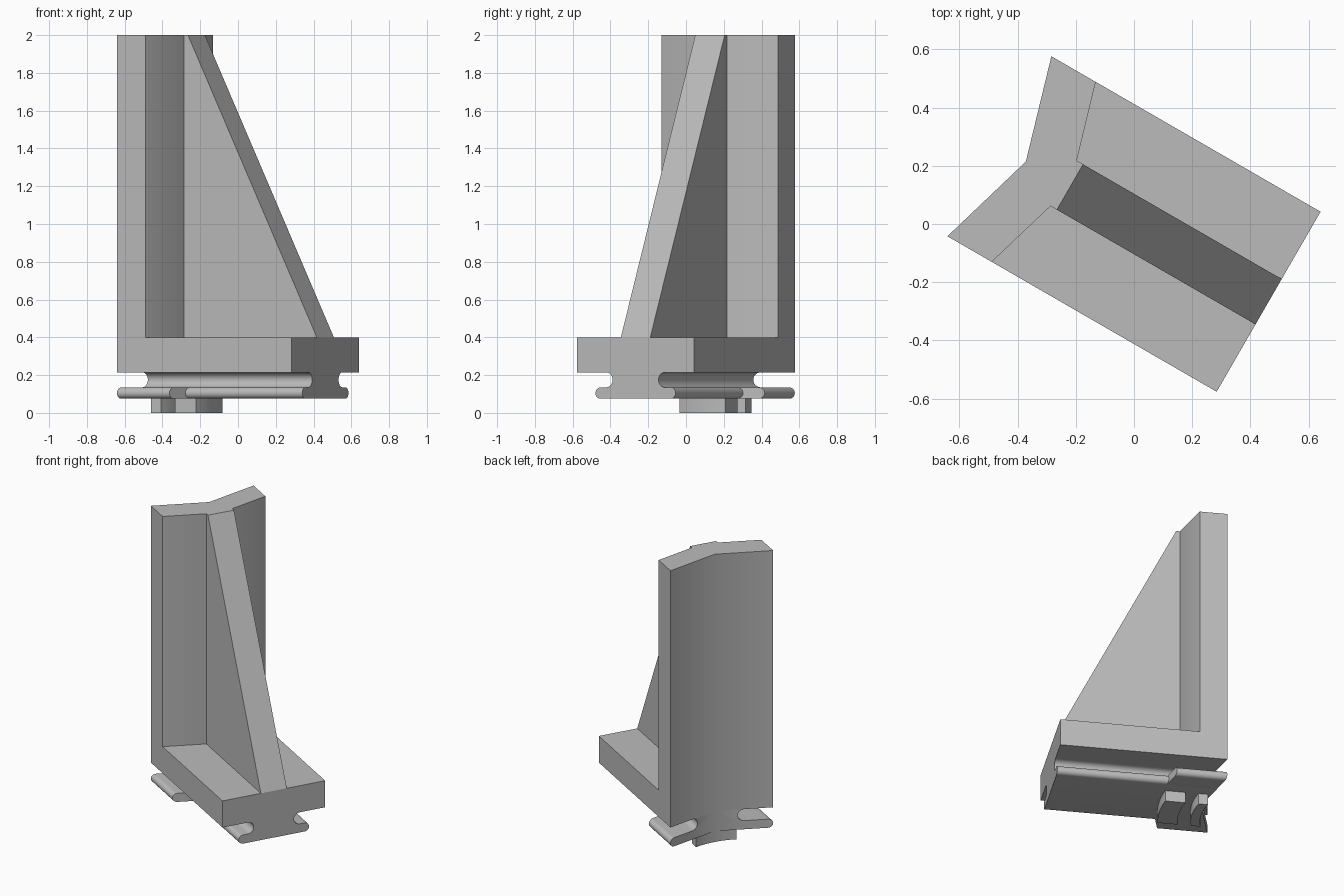
import bpy, bmesh, math

cube = bpy.data.objects.get("Cube")
if cube:
    bpy.data.objects.remove(cube, do_unlink=True)

grey = bpy.data.materials.new("plain_grey")
grey.use_nodes = True
grey.diffuse_color = (0.5, 0.5, 0.5, 1)
grey.node_tree.nodes["Principled BSDF"].inputs["Base Color"].default_value = (0.5, 0.5, 0.5, 1)

TURN = math.radians(-30)      # whole bracket is turned about z
LENGTH, WIDTH = 0.534, 0.357  # half sizes of the base plate
SLOPE = 0.294                 # slant of the V-shaped back


def back(y, start=-0.429):
    return start - SLOPE * y


def half_solid(name, loop_a, loop_b):
    """Join two matching loops into a solid and mirror it across the centre plane."""
    bm = bmesh.new()
    a = [bm.verts.new(p) for p in loop_a]
    b = [bm.verts.new(p) for p in loop_b]
    bm.faces.new(a)
    bm.faces.new(b)
    for i in range(len(a)):
        j = (i + 1) % len(a)
        bm.faces.new((a[i], a[j], b[j], b[i]))
    bmesh.ops.recalc_face_normals(bm, faces=bm.faces)
    middle = [f for f in bm.faces if all(abs(v.co.y) < 1e-5 for v in f.verts)]
    bmesh.ops.delete(bm, geom=middle, context='FACES')
    mesh = bpy.data.meshes.new(name)
    bm.to_mesh(mesh)
    bm.free()
    mesh.materials.append(grey)
    obj = bpy.data.objects.new(name, mesh)
    bpy.context.collection.objects.link(obj)
    obj.rotation_euler.z = TURN
    mirror = obj.modifiers.new("mirror", 'MIRROR')
    mirror.use_axis = (False, True, False)
    bpy.ops.object.select_all(action='DESELECT')
    obj.select_set(True)
    bpy.context.view_layer.objects.active = obj
    bpy.ops.object.shade_smooth_by_angle(angle=math.radians(30))
    return obj


def upright(name, plan, z0, z1):
    return half_solid(name, [(x, y, z0) for x, y in plan], [(x, y, z1) for x, y in plan])


def lengthwise(name, section, rear, front):
    return half_solid(name, [(rear(y), y, z) for y, z in section],
                      [(front(y), y, z) for y, z in section])


def arc(cx, cy, r, start, end, steps=12):
    angles = [math.radians(start + (end - start) * i / steps) for i in range(steps + 1)]
    return [(cx + r * math.cos(t), cy + r * math.sin(t)) for t in angles]


# Base plate and upright wall with a V-shaped back
upright("base_plate", [(back(0), 0), (back(WIDTH), WIDTH), (LENGTH, WIDTH), (LENGTH, 0)], 0.215, 0.4)
upright("back_wall", [(back(0), 0), (back(WIDTH), WIDTH), (-0.358, WIDTH),
                      (-0.279, 0.09), (-0.279, 0)], 0.4, 2.0)

# Sloping rib
rib = [(-0.279, 0.4), (LENGTH, 0.4), (-0.254, 2.0), (-0.279, 2.0)]
half_solid("support_rib", [(x, 0, z) for x, z in rib], [(x, 0.09, z) for x, z in rib])

# Rail with rounded flange edges and a round groove
lip = arc(0.215, 0.105, 0.03, -90, 90)
groove = arc(0.18, 0.175, 0.04, 270, 90)
lengthwise("slide_rail", [(0, 0.075)] + lip + groove + [(0, 0.215)], back, lambda y: LENGTH)

# Wider flange wings at the rear
wing = [(0.215, 0.075)] + arc(WIDTH - 0.03, 0.105, 0.03, -90, 90) + [(0.215, 0.135)]
lengthwise("flange_wings", wing, back, lambda y: back(y, -0.108))


# Two curved feet with a curved slot between them
def foot(name, inner, outer, half_width=0.14, centre=-0.9):
    plan = []
    for r, order in ((inner, 1), (outer, -1)):
        limit = math.degrees(math.asin(half_width / r))
        plan += arc(centre, 0, r, 0, limit)[::order]
    upright(name, plan, 0, 0.076)


foot("rear_foot", 0.471, 0.53)
foot("front_foot", 0.611, 0.738)
